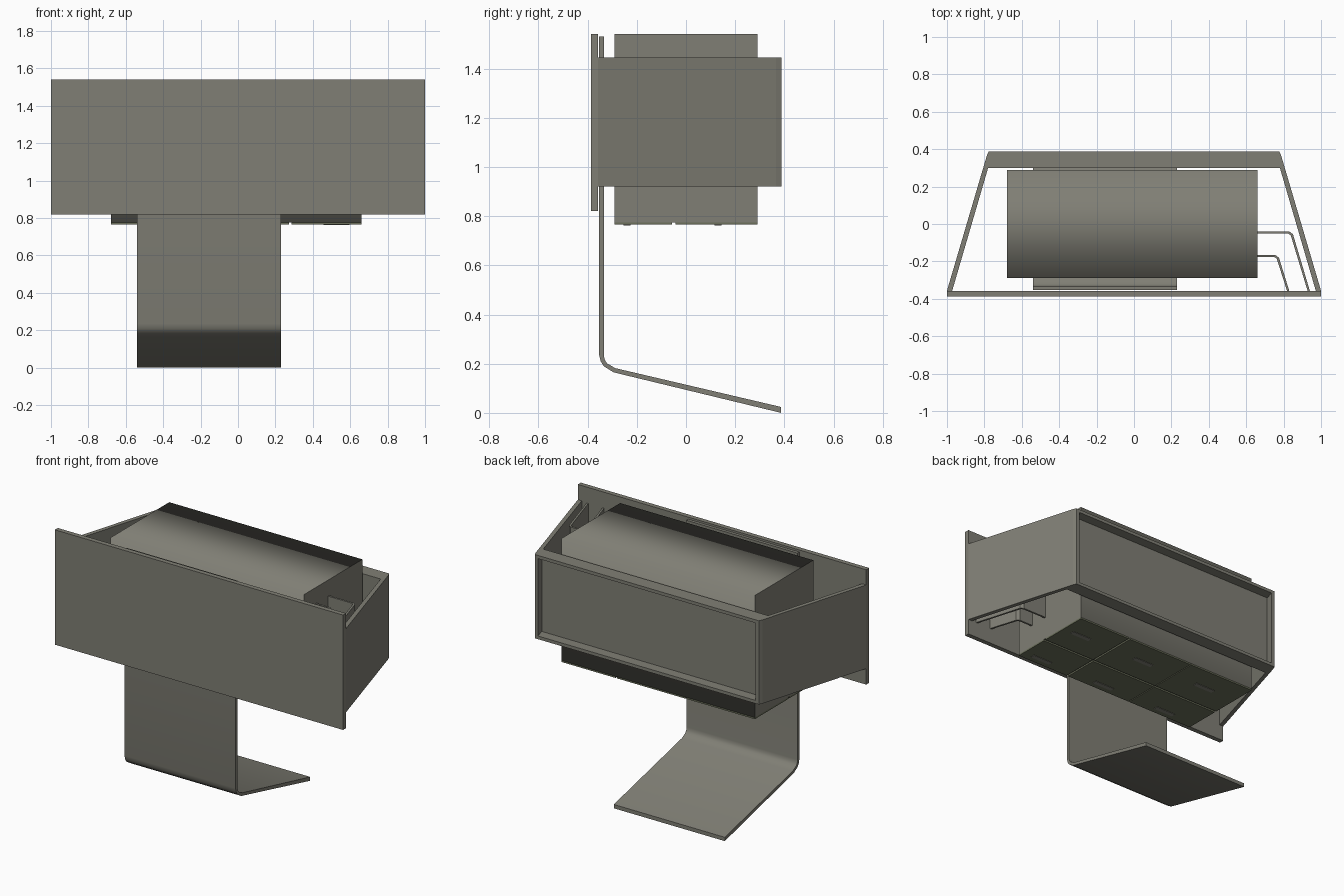
import bpy, bmesh

if "Cube" in bpy.data.objects:
    bpy.data.objects.remove(bpy.data.objects["Cube"])


def material(name, rgb):
    m = bpy.data.materials.new(name)
    m.diffuse_color = (*rgb, 1)
    m.use_nodes = True
    m.node_tree.nodes["Principled BSDF"].inputs["Base Color"].default_value = m.diffuse_color
    return m


GREY = material("warm_grey", (0.216, 0.212, 0.178))
DARK = material("dark_olive", (0.15, 0.163, 0.105))


def prism(name, pts, lo, hi, axis="z", mat=GREY):
    """Extrude a 2D profile: (x, y) along z, or (y, z) along x."""
    def place(p, t):
        return (p[0], p[1], t) if axis == "z" else (t, p[0], p[1])
    bm = bmesh.new()
    a = [bm.verts.new(place(p, lo)) for p in pts]
    b = [bm.verts.new(place(p, hi)) for p in pts]
    n = len(pts)
    bm.faces.new(a)
    bm.faces.new(b[::-1])
    for i in range(n):
        j = (i + 1) % n
        bm.faces.new((a[i], b[i], b[j], a[j]))
    bmesh.ops.recalc_face_normals(bm, faces=bm.faces[:])
    me = bpy.data.meshes.new(name)
    bm.to_mesh(me)
    bm.free()
    me.materials.append(mat)
    ob = bpy.data.objects.new(name, me)
    bpy.context.collection.objects.link(ob)
    return ob


def box(name, x, y, z, mat=GREY):
    pts = [(x[0], y[0]), (x[1], y[0]), (x[1], y[1]), (x[0], y[1])]
    return prism(name, pts, z[0], z[1], "z", mat)


# Front panel
box("front_panel", (-1, 1), (-0.387, -0.357), (0.82, 1.54))

# Tapered side walls
Z0, Z1 = 0.92, 1.445
for side, s in (("left", -1), ("right", 1)):
    pts = [(1.0, -0.357), (0.787, 0.365), (0.777, 0.388), (0.755, 0.388),
           (0.78, 0.30), (0.972, -0.357)]
    prism(side + "_wall", [(s * x, y) for x, y in pts], Z0, Z1)

# Recessed back wall with top and bottom flanges
box("back_wall", (-0.78, 0.78), (0.30, 0.325), (Z0, Z1))
flange = [(-0.78, 0.30), (0.78, 0.30), (0.76, 0.388), (-0.76, 0.388)]
prism("bottom_flange", flange, Z0, Z0 + 0.02)
prism("top_flange", flange, Z1 - 0.02, Z1)

# Bent sheet hanging behind the panel
sheet = prism("bent_sheet", [
    (-0.353, 1.53), (-0.353, 0.235), (-0.347, 0.21), (-0.335, 0.19),
    (-0.295, 0.165), (0.387, 0.0), (0.387, 0.024), (-0.288, 0.182),
    (-0.322, 0.202), (-0.331, 0.218), (-0.334, 0.235), (-0.334, 1.53)],
    -0.54, 0.23, "x")
bpy.context.view_layer.objects.active = sheet
sheet.select_set(True)
bpy.ops.object.shade_smooth_by_angle(angle=0.75)
sheet.select_set(False)

# Inner body: soft shading round its length, crisp ends
body = box("inner_body", (-0.68, 0.66), (-0.29, 0.29), (0.775, 1.54))
me = body.data
for p in me.polygons:
    p.use_smooth = True
for e in me.edges:
    a, b = (me.vertices[v].co for v in e.vertices)
    e.use_edge_sharp = abs(a.x - b.x) < 0.01

# Tiles under the body, each with a small label plate
cols = [(-0.68, -0.206), (-0.2, 0.274), (0.286, 0.66)]
rows = [(-0.042, 0.29), (-0.29, -0.056)]
for i, cx in enumerate(cols):
    for j, ry in enumerate(rows):
        box(f"tile_{i}_{j}", cx, ry, (0.765, 0.775), DARK)
        mx = cx[0] + 0.24
        my = (0.13, -0.24)[j]
        box(f"tile_plate_{i}_{j}", (mx - 0.07, mx + 0.07),
            (my - 0.015, my + 0.015), (0.762, 0.766), GREY)

# Two bent brackets beside the body
T = 0.012
for k, (y, xb, xe) in enumerate([(-0.04, 0.85, 0.94), (-0.165, 0.775, 0.83)]):
    prism(f"bracket_{k}", [
        (0.66, y), (xb - 0.02, y), (xb, y - 0.015), (xe, -0.357),
        (xe - T, -0.357), (xb - T, y - 0.02), (xb - 0.025, y - T),
        (0.66, y - T)], Z0, Z1 - 0.005)
